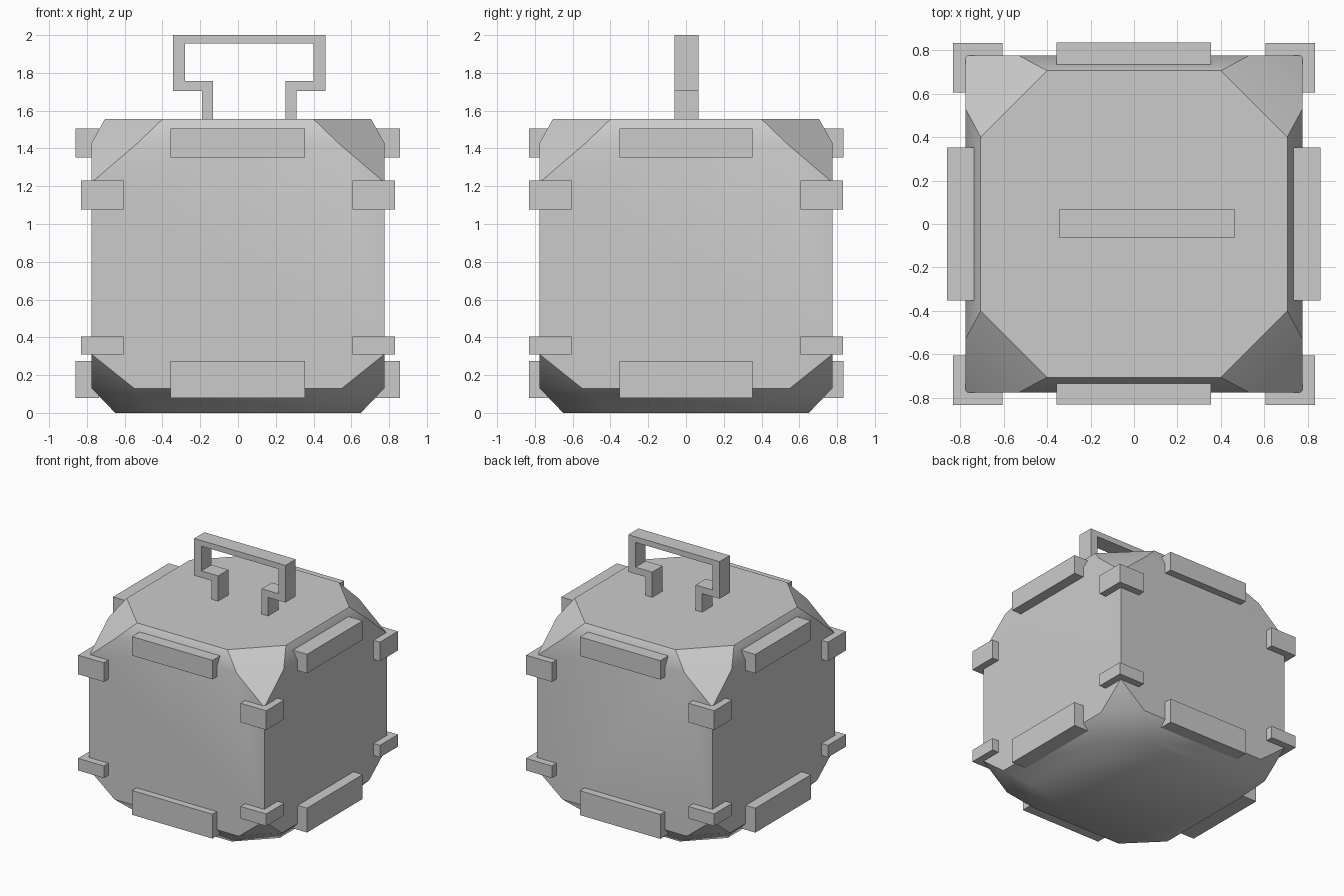
import bpy, bmesh, math

if "Cube" in bpy.data.objects:
    bpy.data.objects.remove(bpy.data.objects["Cube"])

metal = bpy.data.materials.new("light_grey")
metal.diffuse_color = (0.6, 0.6, 0.6, 1)
metal.use_nodes = True
metal.node_tree.nodes["Principled BSDF"].inputs["Base Color"].default_value = metal.diffuse_color


def finish(name, bm):
    bmesh.ops.recalc_face_normals(bm, faces=bm.faces[:])
    me = bpy.data.meshes.new(name)
    bm.to_mesh(me)
    bm.free()
    me.materials.append(metal)
    ob = bpy.data.objects.new(name, me)
    bpy.context.collection.objects.link(ob)
    return ob


def box(name, x0, x1, y0, y1, z0, z1):
    bm = bmesh.new()
    bmesh.ops.create_cube(bm, size=1)
    for v in bm.verts:
        v.co = (x1 if v.co.x > 0 else x0, y1 if v.co.y > 0 else y0, z1 if v.co.z > 0 else z0)
    return finish(name, bm)


def prism(name, pts, to3d, a, b):
    # extrude a closed outline from depth a to depth b
    bm = bmesh.new()
    lo = [bm.verts.new(to3d(p, a)) for p in pts]
    hi = [bm.verts.new(to3d(p, b)) for p in pts]
    bm.faces.new(lo)
    bm.faces.new(hi)
    n = len(pts)
    for i in range(n):
        j = (i + 1) % n
        bm.faces.new((lo[i], lo[j], hi[j], hi[i]))
    return finish(name, bm)


# Body: cube with cut corners and chamfered upright edges, as a hull of one corner's points
W = 0.775
corner = [(0.40, 0.65, 0), (0.55, W, 0.13), (W, W, 0.31), (W, W, 0.40),
          (0.66, W, 0.52), (0.66, W, 0.96), (W, W, 1.07), (W, W, 1.22),
          (0.53, W, 1.43), (0.40, 0.705, 1.555)]
points = set()
for a, b, z in corner:
    for sx in (-1, 1):
        for sy in (-1, 1):
            points.add((sx * a, sy * b, z))
            points.add((sx * b, sy * a, z))
bm = bmesh.new()
for p in sorted(points):
    bm.verts.new(p)
bmesh.ops.convex_hull(bm, input=bm.verts[:])
bmesh.ops.dissolve_limit(bm, angle_limit=math.radians(1), verts=bm.verts[:], edges=bm.edges[:])
body = finish("body", bm)
bpy.context.view_layer.objects.active = body
body.select_set(True)
bpy.ops.object.shade_smooth_by_angle(angle=math.radians(35))

# Edge bars, upper and lower, on all four sides
for label, z0, z1 in (("lower", 0.08, 0.275), ("upper", 1.353, 1.505)):
    box(label + "_front_bar", -0.357, 0.355, -0.83, -0.73, z0, z1)
    box(label + "_back_bar", -0.357, 0.355, 0.73, 0.835, z0, z1)
    box(label + "_left_bar", -0.86, -0.735, -0.352, 0.352, z0, z1)
    box(label + "_right_bar", 0.73, 0.857, -0.352, 0.352, z0, z1)

# L-shaped corner brackets
ell = [(0.605, 0.832), (0.832, 0.832), (0.832, 0.605), (0.74, 0.605), (0.74, 0.74), (0.605, 0.74)]
for label, z0, z1 in (("lower", 0.308, 0.405), ("upper", 1.077, 1.23)):
    for sx, side in ((-1, "left"), (1, "right")):
        for sy, end in ((-1, "front"), (1, "back")):
            prism(f"{label}_{end}_{side}_bracket", [(sx * x, sy * y) for x, y in ell],
                  lambda p, d: (p[0], p[1], d), z0, z1)

# Carrying handle, slightly off centre
cx = 0.06
half = [(0.19, 1.54), (0.25, 1.54), (0.25, 1.703), (0.404, 1.703), (0.404, 2.0)]
outer = [(0.25, 1.54), (0.25, 1.703), (0.404, 1.703), (0.404, 2.0)]
inner = [(0.34, 1.955), (0.34, 1.757), (0.192, 1.757), (0.192, 1.54)]
outline = ([(cx + x, z) for x, z in outer] + [(cx - x, z) for x, z in reversed(outer)]
           + [(cx - x, z) for x, z in reversed(inner)] + [(cx + x, z) for x, z in inner])
prism("handle", outline, lambda p, d: (p[0], d, p[1]), -0.062, 0.067)
